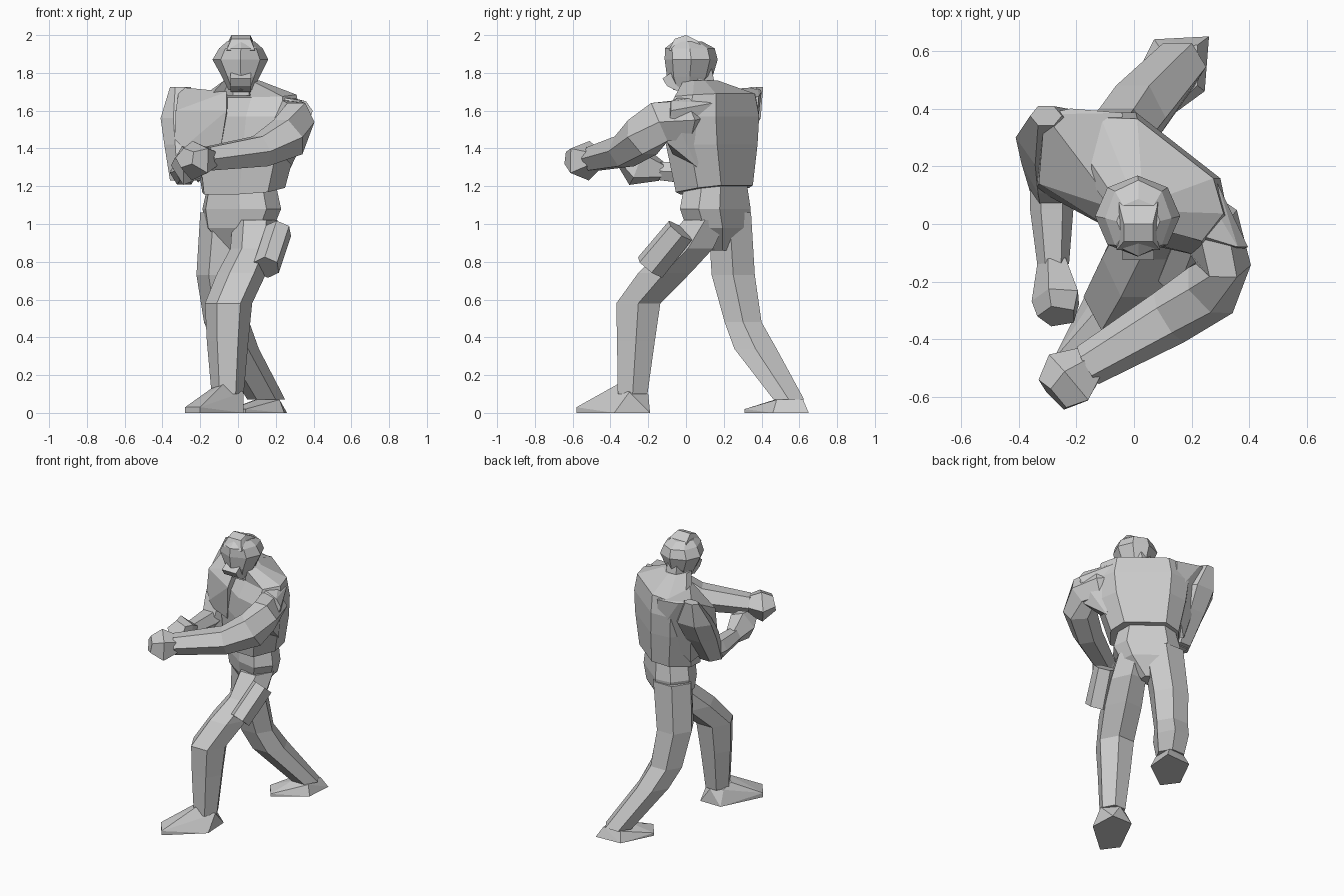
import bpy, bmesh, math
from mathutils import Vector

Z = Vector((0, 0, 1))


def finish(name, bm):
    bmesh.ops.recalc_face_normals(bm, faces=bm.faces)
    me = bpy.data.meshes.new(name)
    bm.to_mesh(me)
    bm.free()
    ob = bpy.data.objects.new(name, me)
    bpy.context.collection.objects.link(ob)
    return ob


def skin(name, rings):
    """Join equal-sized rings of points into a capped, faceted body."""
    bm = bmesh.new()
    vs = [[bm.verts.new(p) for p in r] for r in rings]
    n = len(vs[0])
    for a, b in zip(vs, vs[1:]):
        for i in range(n):
            j = (i + 1) % n
            bm.faces.new((a[i], a[j], b[j], b[i]))
    bm.faces.new(vs[0])
    bm.faces.new(vs[-1])
    return finish(name, bm)


def ring(c, u, v, a, b, n=6):
    return [c + u * (a * math.cos(2 * math.pi * i / n)) + v * (1.1 * b * math.sin(2 * math.pi * i / n))
            for i in range(n)]


def stack(name, stations, n=6):
    """Level sections given as x0, x1, y0, y1, z."""
    skin(name, [ring(Vector(((x0 + x1) / 2, (y0 + y1) / 2, z)), Vector((1, 0, 0)), Vector((0, 1, 0)),
                     (x1 - x0) / 2, (y1 - y0) / 2, n) for x0, x1, y0, y1, z in stations])


def tube(name, stations, n=6, side=None):
    """Sections square to a path, given as x, y, z, half width, half height."""
    pts = [Vector(s[:3]) for s in stations]
    rings = []
    for i, s in enumerate(stations):
        t = (pts[min(i + 1, len(pts) - 1)] - pts[max(i - 1, 0)]).normalized()
        u = (Vector(side) - t * t.dot(Vector(side))).normalized() if side else t.cross(Z).normalized()
        rings.append(ring(pts[i], u, u.cross(t), s[3], s[4], n))
    skin(name, rings)


def oct_stack(name, stations, yaw):
    """Eight-sided level sections turned by yaw: x, y, z, half width, half depth, tilt."""
    u = Vector((math.cos(yaw), math.sin(yaw), 0))
    v = Vector((-u.y, u.x, 0))
    prof = [(1, -.45), (1, .45), (.62, 1), (-.62, 1), (-1, .45), (-1, -.45), (-.62, -1), (.4, -.9)]
    skin(name, [[Vector((x, y, z)) + u * (a * p) + v * (b * q) + Z * (tilt * q) for p, q in prof]
                for x, y, z, a, b, tilt in stations])


def hull(name, pts):
    bm = bmesh.new()
    for p in pts:
        bm.verts.new(p)
    res = bmesh.ops.convex_hull(bm, input=bm.verts)
    loose = [v for v in bm.verts if not v.link_faces]
    bmesh.ops.delete(bm, geom=loose, context='VERTS')
    return finish(name, bm)


# Turned torso with sloping shoulders, and neck
oct_stack("torso", [
    (0.03, 0.14, 1.18, .22, .165, .025),
    (0.04, 0.13, 1.42, .28, .18, 0),
    (0.045, 0.135, 1.57, .30, .175, 0),
    (0.06, 0.155, 1.68, .27, .135, .01),
    (0.02, 0.07, 1.76, .09, .08, 0)], math.radians(-38))
stack("neck", [(-.07, .10, -.03, .17, 1.68), (-.06, .09, -.02, .14, 1.82)])

# Muscle joining each upper arm to the torso
hull("rear_shoulder", [
    (-.33, .14, 1.60), (-.34, .12, 1.36), (-.31, .38, 1.725), (-.22, .40, 1.70), (-.04, .385, 1.675),
    (-.05, .37, 1.45), (-.21, .25, 1.22), (-.06, -.03, 1.60), (-.10, .02, 1.35), (-.06, .05, 1.70)])
hull("front_shoulder", [
    (.29, .14, 1.64), (.30, .02, 1.665), (.36, -.08, 1.65), (.395, -.08, 1.60), (.28, .06, 1.30),
    (.34, -.10, 1.43), (.18, -.05, 1.64), (.18, -.06, 1.35), (.10, .0, 1.69)])

# Pelvis
oct_stack("pelvis", [
    (0.02, 0.15, 1.22, .18, .13, 0),
    (0.02, 0.15, 1.08, .215, .14, 0),
    (0.01, 0.16, 0.98, .18, .13, 0),
    (0.00, 0.17, 0.86, .06, .06, 0)], math.radians(-38))

# Head, helmet crest and chin
stack("head", [
    (-.05, .08, -.06, .08, 1.71),
    (-.085, .115, -.09, .13, 1.78),
    (-.135, .16, -.10, .155, 1.87),
    (-.10, .13, -.10, .14, 1.93),
    (-.06, .09, -.06, .08, 1.965)], 8)
hull("crest", [(x, y, z) for x, y, z in (
    (-.06, -.09, 1.92), (.09, -.09, 1.92), (-.035, -.06, 1.98), (.065, -.06, 1.98),
    (-.035, .0, 2.0), (.065, .0, 2.0), (-.05, .06, 1.97), (.08, .06, 1.97),
    (-.06, .12, 1.90), (.09, .12, 1.90))])
hull("chin", [(x, y, z) for x in (-.04, .07) for y, z in
              ((-.125, 1.77), (-.10, 1.73), (-.04, 1.70), (-.08, 1.80), (.06, 1.74))])

# Arm reaching across the front
tube("reaching_arm", [
    (.16, .05, 1.57, .11, .10),
    (.27, -.02, 1.55, .11, .11),
    (.31, -.14, 1.54, .095, .115),
    (.265, -.23, 1.46, .11, .11),
    (.12, -.325, 1.385, .10, .085),
    (-.16, -.49, 1.345, .075, .065)])
tube("reaching_hand", [
    (-.15, -.485, 1.345, .07, .06),
    (-.22, -.54, 1.335, .115, .10),
    (-.28, -.595, 1.35, .075, .05)], 5)

# Bent arm hanging from the rear shoulder
stack("bent_upper_arm", [
    (-.36, -.25, .34, .41, 1.725),
    (-.41, -.14, .20, .40, 1.56),
    (-.39, -.16, .10, .32, 1.42),
    (-.36, -.20, .03, .19, 1.23)])
tube("bent_forearm", [
    (-.285, .15, 1.28, .075, .06),
    (-.285, .05, 1.27, .075, .065),
    (-.28, -.14, 1.28, .055, .05)])
tube("bent_hand", [
    (-.28, -.13, 1.28, .055, .05),
    (-.265, -.26, 1.31, .09, .105),
    (-.265, -.32, 1.35, .07, .06)], 5)

# Forward leg
stack("front_leg", [
    (-.03, .21, -.02, .22, 1.02),
    (-.04, .20, -.13, .15, 0.87),
    (-.11, .15, -.26, .03, 0.74),
    (-.175, .075, -.375, -.13, 0.58),
    (-.165, .055, -.37, -.16, 0.38),
    (-.14, .03, -.365, -.20, 0.10)])

# Rear leg
stack("rear_leg", [
    (-.20, .09, .11, .35, 1.06),
    (-.22, .04, .13, .37, 0.73),
    (-.18, .06, .20, .405, 0.48),
    (-.12, .11, .25, .485, 0.34),
    (.05, .25, .46, .63, 0.07)])

# Feet with five-sided soles
hull("front_foot", [(-.14, -.19, 0), (.02, -.19, 0), (.03, -.38, 0), (-.20, -.58, 0), (-.28, -.47, 0),
                    (-.20, -.58, .03), (-.28, -.47, .03), (-.14, -.31, .13),
                    (-.08, -.365, .15), (.03, -.30, .11), (-.05, -.20, .10), (-.13, -.24, .10)])
hull("rear_foot", [(.07, .64, 0), (.26, .65, 0), (.245, .46, 0), (.04, .31, 0), (-.04, .42, 0),
                   (.04, .31, .02), (-.04, .42, .02), (.10, .47, .07), (.22, .48, .07),
                   (.22, .62, .07), (.09, .61, .07)])

# Thigh pouch
tube("pouch", [(.215, -.03, .965, .072, .075), (.15, -.19, .77, .072, .08)], 6, side=(1, .2, -.3))
